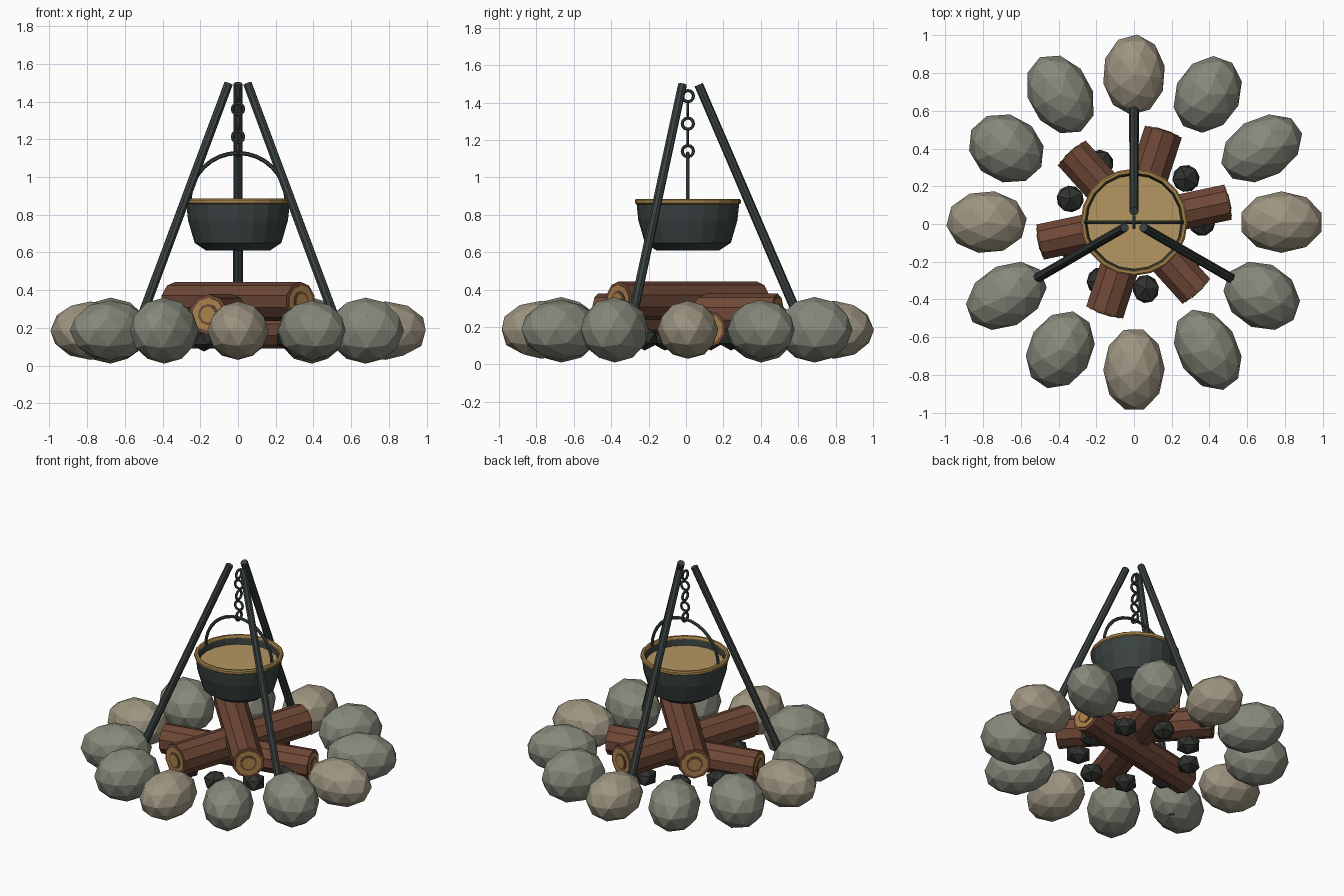
import bpy, bmesh, math
from math import sin, cos, pi, radians
from mathutils import Vector, Matrix

if "Cube" in bpy.data.objects:
    bpy.data.objects.remove(bpy.data.objects["Cube"])

YC = 0.01  # whole model sits slightly off the y axis


def material(name, rgb):
    m = bpy.data.materials.new(name)
    m.diffuse_color = (*rgb, 1)
    m.use_nodes = True
    m.node_tree.nodes["Principled BSDF"].inputs["Base Color"].default_value = m.diffuse_color
    return m


STONE = material("grey_stone", (0.24, 0.25, 0.20))
PALE = material("pale_stone", (0.34, 0.30, 0.22))
BARK = material("bark", (0.16, 0.065, 0.038))
WOOD = material("cut_wood", (0.40, 0.22, 0.07))
IRON = material("iron", (0.042, 0.055, 0.052))
COAL = material("coal", (0.028, 0.032, 0.027))
BRASS = material("brass", (0.38, 0.23, 0.07))
SOUP = material("soup", (0.46, 0.31, 0.12))


def finish(name, bm, mat, matrix=Matrix()):
    bmesh.ops.recalc_face_normals(bm, faces=bm.faces)
    me = bpy.data.meshes.new(name)
    bm.to_mesh(me)
    bm.free()
    me.materials.append(mat)
    ob = bpy.data.objects.new(name, me)
    ob.matrix_world = Matrix.Translation((0, YC, 0)) @ matrix
    bpy.context.collection.objects.link(ob)
    return ob


def rock(name, mat, loc, size, turn, subdiv, spin=0.0):
    bm = bmesh.new()
    bmesh.ops.create_icosphere(bm, subdivisions=subdiv, radius=1,
                               matrix=Matrix.Rotation(spin, 4, 'Z'))
    for k in range(3):  # fit exactly to the wanted half sizes
        top = max(abs(v.co[k]) for v in bm.verts)
        for v in bm.verts:
            v.co[k] *= size[k] / top
    finish(name, bm, mat, Matrix.Translation(loc) @ Matrix.Rotation(turn, 4, 'Z'))


def rod(name, mat, a, b, r1, r2, sides):
    a, b = Vector(a), Vector(b)
    bm = bmesh.new()
    bmesh.ops.create_cone(bm, cap_ends=True, segments=sides, radius1=r1,
                          radius2=r2, depth=(b - a).length)
    rot = (b - a).to_track_quat('Z', 'Y').to_matrix().to_4x4()
    finish(name, bm, mat, Matrix.Translation((a + b) / 2) @ rot)


def lathe(name, mat, profile, sides, closed=False, matrix=Matrix()):
    bm = bmesh.new()
    rings = [[bm.verts.new((r * cos(2 * pi * i / sides), r * sin(2 * pi * i / sides), z))
              for i in range(sides)] for r, z in profile]
    pairs = list(zip(rings, rings[1:]))
    if closed:
        pairs.append((rings[-1], rings[0]))
    for p, q in pairs:
        for i in range(sides):
            j = (i + 1) % sides
            bm.faces.new((p[i], p[j], q[j], q[i]))
    if not closed:
        bm.faces.new(rings[0])
        bm.faces.new(rings[-1])
    return finish(name, bm, mat, matrix)


def torus(name, mat, R, r, matrix, sides=12, tube=6):
    prof = [(R + r * cos(2 * pi * k / tube), r * sin(2 * pi * k / tube)) for k in range(tube)]
    lathe(name, mat, prof, sides, True, matrix)


# ring of twelve stones, three repeating shapes
shapes = [(0.213, 0.163, 0.155), (0.225, 0.161, 0.160), (0.21, 0.17, 0.175)]
for i in range(12):
    a = radians(30 * i)
    rock(f"stone_{i + 1}", PALE if i % 3 == 0 else STONE,
         (0.782 * cos(a), 0.782 * sin(a), 0.185), shapes[i % 3], a, 2, i * 0.7)

# coals under the logs
for i in range(9):
    a = radians(40 * i)
    rock(f"coal_{i + 1}", COAL, (0.36 * cos(a), 0.36 * sin(a), 0.14),
         (0.072, 0.07, 0.066), a, 1, i * 1.3)

# three crossed logs with ringed end grain
for n, (deg, z, r, half) in enumerate([(12, 0.19, 0.10, 0.51), (72, 0.27, 0.108, 0.505),
                                       (132, 0.34, 0.104, 0.495)]):
    d = Vector((cos(radians(deg)), sin(radians(deg)), 0))
    c = Vector((0, 0, z))
    rod(f"log_{n + 1}", BARK, c - d * half, c + d * half, r, r, 10)
    for s in (-1, 1):
        for k, (mat, f) in enumerate([(WOOD, 0.82), (BARK, 0.52), (WOOD, 0.40)]):
            rod(f"log_{n + 1}_end_{s}_{k}", mat, c + d * s * (half - 0.01),
                c + d * s * (half + 0.005 + 0.003 * k), r * f, r * f, 10)

# tripod poles
for i, deg in enumerate((90, 210, 330)):
    d = Vector((cos(radians(deg)), sin(radians(deg)), 0))
    rod(f"tripod_pole_{i + 1}", IRON, d * 0.675 + Vector((0, 0, 0.06)),
        d * 0.058 + Vector((0, 0, 1.495)), 0.026, 0.024, 8)

# hanging pot, brass rim and soup
lathe("pot", IRON, [(0.17, 0.61), (0.23, 0.65), (0.265, 0.77), (0.275, 0.865),
                    (0.257, 0.865), (0.248, 0.78), (0.20, 0.67)], 20)
lathe("pot_rim", BRASS, [(0.274, 0.856), (0.284, 0.862), (0.284, 0.878), (0.276, 0.885),
                         (0.262, 0.885), (0.256, 0.872), (0.258, 0.858)], 20, True)
lathe("soup", SOUP, [(0.245, 0.80), (0.25, 0.825)], 20)

# pot handle: half circle swept as a tube
bm = bmesh.new()
rings = []
for i in range(17):
    t = pi * i / 16
    out = Vector((cos(t), 0, sin(t)))
    rings.append([bm.verts.new(Vector((0, 0, 0.87)) + out * (0.257 + 0.011 * cos(k * pi / 3))
                               + Vector((0, 0.011 * sin(k * pi / 3), 0))) for k in range(6)])
for p, q in zip(rings, rings[1:]):
    for k in range(6):
        j = (k + 1) % 6
        bm.faces.new((p[k], p[j], q[j], q[k]))
bm.faces.new(rings[0])
bm.faces.new(rings[-1])
finish("pot_handle", bm, IRON)

# chain links, alternately turned
for i in range(5):
    turn = Matrix.Rotation(pi / 2, 4, 'Y' if i % 2 == 0 else 'X')
    torus(f"chain_link_{i + 1}", IRON, 0.030, 0.0085,
          Matrix.Translation((0, 0, 1.14 + 0.0735 * i)) @ turn)
